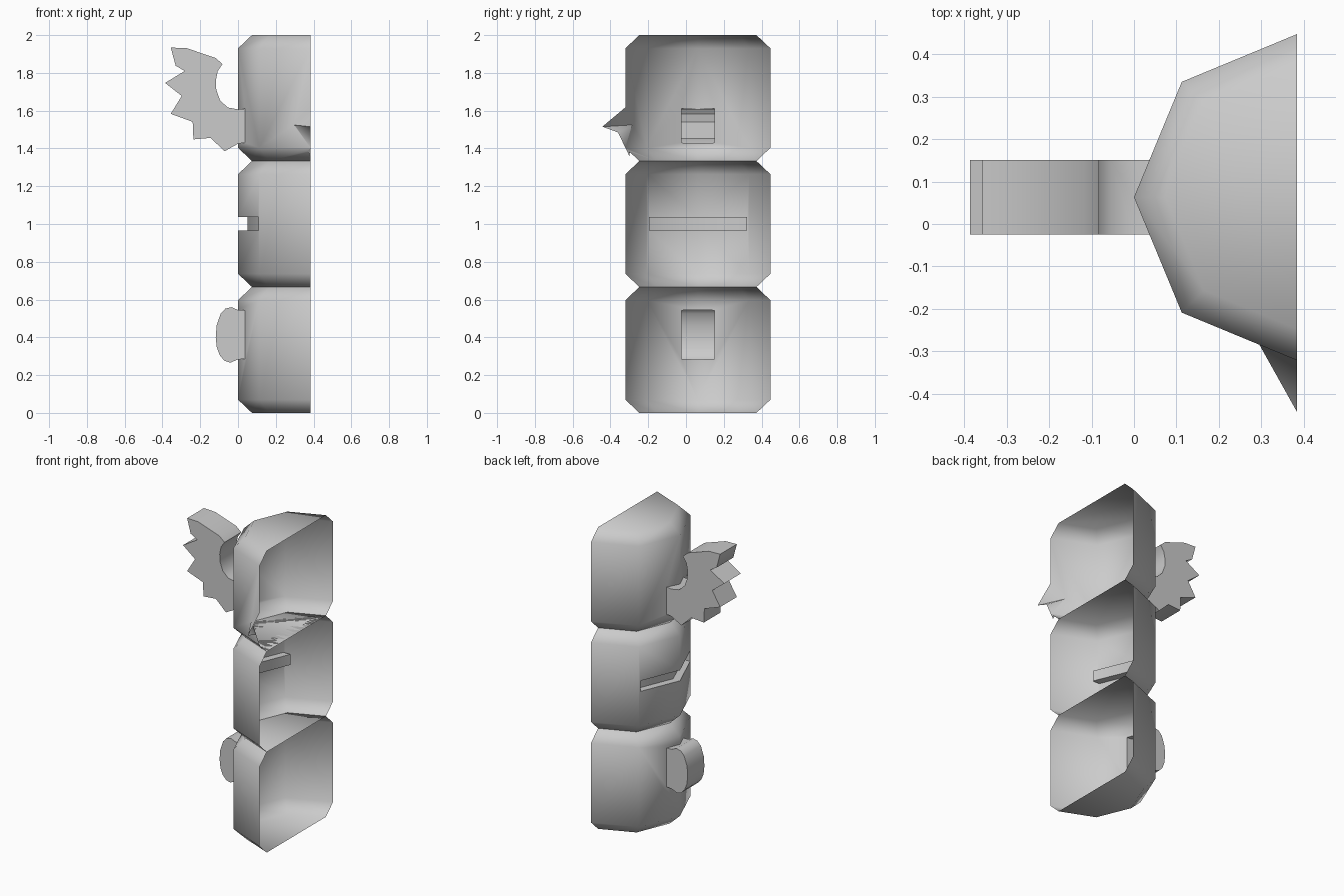
import bpy, bmesh, math
from mathutils import Matrix

if "Cube" in bpy.data.objects:
    bpy.data.objects.remove(bpy.data.objects["Cube"])

CUT_X, CY, R, R_CAP, CH = 0.384, 0.063, 0.384, 0.31, 0.07
H = 2 / 3


def make(name, verts, faces):
    bm = bmesh.new()
    vs = [bm.verts.new(v) for v in verts]
    for f in faces:
        bm.faces.new([vs[i] for i in f])
    bmesh.ops.recalc_face_normals(bm, faces=bm.faces[:])
    me = bpy.data.meshes.new(name)
    bm.to_mesh(me)
    bm.free()
    ob = bpy.data.objects.new(name, me)
    bpy.context.collection.objects.link(ob)
    return ob


def loft(name, rings):
    """Closed solid through equal-sized rings of points."""
    n = len(rings[0])
    verts = [p for r in rings for p in r]
    faces = [list(range(n))[::-1], [len(verts) - n + i for i in range(n)]]
    for k in range(len(rings) - 1):
        for i in range(n):
            j = (i + 1) % n
            faces.append((k*n + i, k*n + j, (k+1)*n + j, (k+1)*n + i))
    return make(name, verts, faces)


def octagon(r, z):
    return [(CUT_X + r * math.cos(i * math.pi / 4), CY + r * math.sin(i * math.pi / 4), z)
            for i in range(8)]


def segment(name, z):
    return loft(name, [octagon(R_CAP, z), octagon(R, z + CH),
                       octagon(R, z + H - CH), octagon(R_CAP, z + H)])


def side_prism(name, outline):
    """Front-view outline given a thickness along y."""
    return loft(name, [[(x, CY + s * 0.0875, z) for x, z in outline] for s in (-1, 1)])


def combine(body, part, op):
    m = body.modifiers.new(op, 'BOOLEAN')
    m.operation, m.object, m.solver = op, part, 'EXACT'
    bpy.context.view_layer.objects.active = body
    bpy.ops.object.modifier_apply(modifier=m.name)
    bpy.data.objects.remove(part)


# Three stacked blocks of the carved pole
lower = segment("lower_block", 0)
middle = segment("middle_block", H)
upper = segment("upper_block", 2 * H)

# Feathered wing
wing = side_prism("wing", [
    (0.10, 1.617), (0, 1.607), (-.055, 1.617), (-.095, 1.655), (-.115, 1.71), (-.117, 1.76),
    (-.107, 1.81), (-.082, 1.847), (-.119, 1.879), (-.272, 1.931), (-.356, 1.934),
    (-.33, 1.838), (-.282, 1.81), (-.386, 1.747), (-.298, 1.678), (-.356, 1.583),
    (-.24, 1.541), (-.236, 1.448), (-.145, 1.456), (-.071, 1.385), (0, 1.425), (0.10, 1.44)])
combine(upper, wing, 'UNION')

# Pointed beak
D = 0.094
beak = make("beak", [
    (CUT_X, -.443, 1.515), (CUT_X, -.30, 1.635), (CUT_X, -.36, 1.485), (CUT_X, -.30, 1.36),
    (CUT_X - D, -.275, 1.525), (CUT_X + D, -.275, 1.525)],
    [(1, 4, 0), (0, 4, 2), (2, 4, 3), (1, 5, 0), (0, 5, 2), (2, 5, 3), (1, 4, 3), (1, 5, 3)])
combine(upper, beak, 'UNION')

# Rounded ear
ear = side_prism("ear", [
    (0.10, .54), (0, .545), (-.035, .56), (-.067, .552), (-.092, .525), (-.113, .464),
    (-.118, .40), (-.112, .345), (-.095, .302), (-.07, .275), (-.04, .266), (0, .283), (0.10, .29)])
combine(lower, ear, 'UNION')

# Mouth slot wrapping around the side corner
W = 0.26
XE = W * (1 - math.cos(math.pi / 4)) / math.sin(math.pi / 4)
slot = [(-.1, CY - W), (XE + .05, CY - W), (.05, CY), (XE + .05, CY + W), (-.1, CY + W)]
mouth = loft("mouth", [[(x, y, z) for x, y in slot] for z in (.966, 1.036)])
combine(middle, mouth, 'DIFFERENCE')

# Slice every block open at the cut plane and smooth it
for ob in (lower, middle, upper):
    bm = bmesh.new()
    bm.from_mesh(ob.data)
    bmesh.ops.bisect_plane(bm, geom=bm.verts[:] + bm.edges[:] + bm.faces[:], dist=1e-5,
                           plane_co=(CUT_X, 0, 0), plane_no=(1, 0, 0), clear_outer=True)
    bm.to_mesh(ob.data)
    bm.free()
    bpy.ops.object.select_all(action='DESELECT')
    ob.select_set(True)
    bpy.context.view_layer.objects.active = ob
    bpy.ops.object.shade_smooth_by_angle(angle=math.radians(60))
